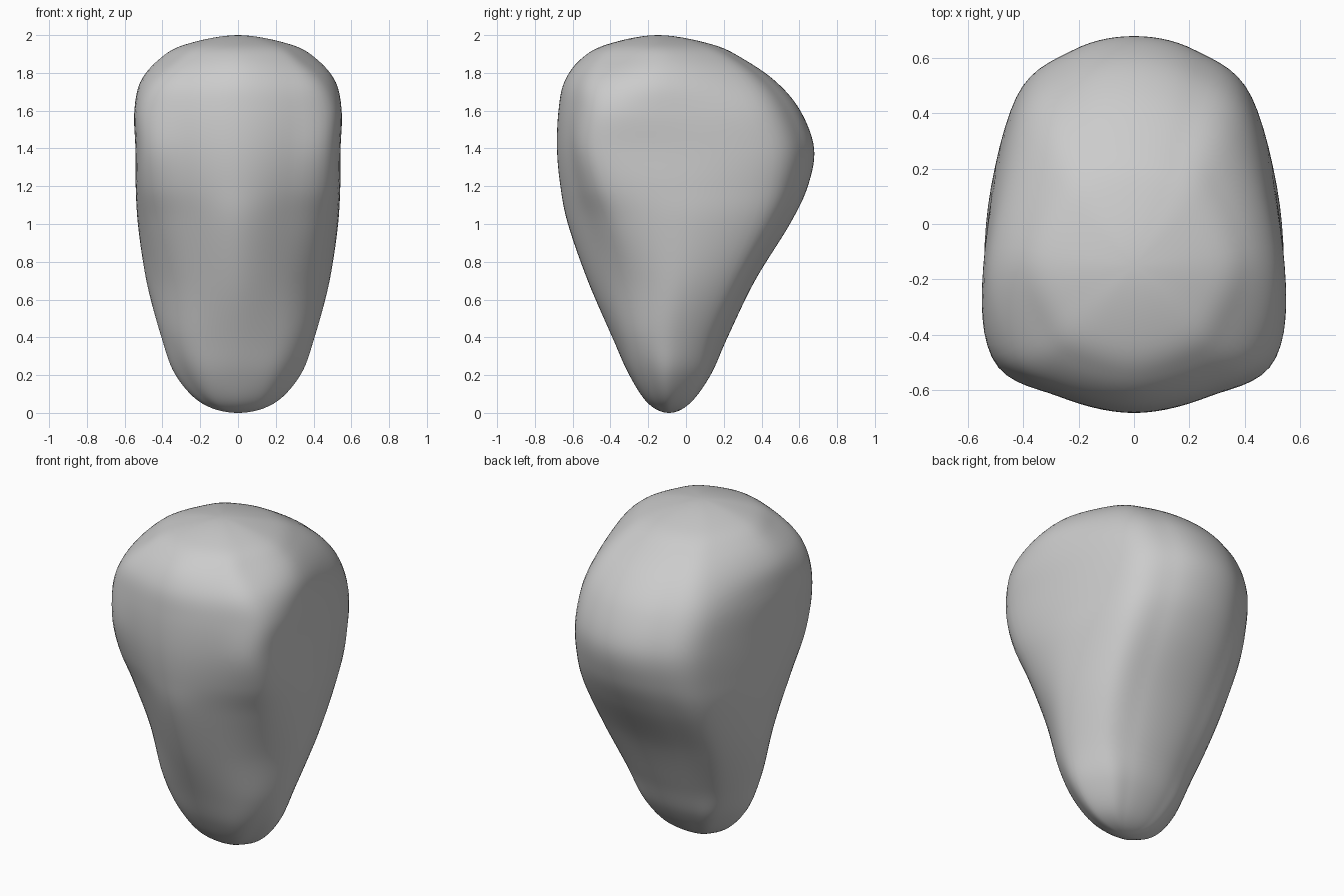
import bpy
import bmesh
from mathutils import Vector

if "Cube" in bpy.data.objects:
    bpy.data.objects.remove(bpy.data.objects["Cube"])

# Half sections: z, front y, cheek xy, front corner xy, side xy, back corner xy, back y
LEVELS = [
    (0.05, -0.20, 0.10, -0.185, 0.15, -0.15, 0.19, -0.09, 0.14, -0.01, 0.02),
    (0.20, -0.30, 0.17, -0.275, 0.27, -0.20, 0.33, -0.09, 0.24, 0.07, 0.13),
    (0.40, -0.39, 0.22, -0.34, 0.35, -0.235, 0.405, -0.08, 0.32, 0.12, 0.22),
    (0.70, -0.52, 0.24, -0.43, 0.415, -0.26, 0.485, -0.03, 0.39, 0.25, 0.365),
    (1.00, -0.625, 0.25, -0.53, 0.47, -0.35, 0.528, 0.0, 0.42, 0.39, 0.55),
    (1.20, -0.665, 0.26, -0.592, 0.50, -0.43, 0.535, 0.0, 0.425, 0.445, 0.645),
    (1.40, -0.683, 0.27, -0.622, 0.51, -0.48, 0.532, -0.02, 0.425, 0.455, 0.678),
    (1.60, -0.675, 0.27, -0.618, 0.51, -0.475, 0.54, -0.12, 0.42, 0.385, 0.605),
    (1.75, -0.645, 0.26, -0.585, 0.45, -0.46, 0.515, -0.14, 0.37, 0.305, 0.48),
    (1.87, -0.56, 0.23, -0.495, 0.34, -0.39, 0.42, -0.13, 0.29, 0.19, 0.31),
    (1.95, -0.42, 0.15, -0.385, 0.23, -0.30, 0.28, -0.14, 0.20, 0.05, 0.14),
]
STEPS = 7


def spline(a, b, c, d, t):
    return 0.5 * (2 * b + (c - a) * t + (2 * a - 5 * b + 4 * c - d) * t ** 2
                  + (3 * b - a - 3 * c + d) * t ** 3)


def section(level):
    """Mirror one half section and smooth it into a closed ring."""
    z, front, *mid, back = level
    half = [(mid[i], mid[i + 1]) for i in range(0, len(mid), 2)]
    bx, by = half[-1]
    half.append((bx * 0.52, back - 0.23 * (back - by)))
    pts = [(0, front)] + half + [(0, back)] + [(-x, y) for x, y in reversed(half)]
    pts = [Vector((x, y, z)) for x, y in pts]
    n = len(pts)
    return [spline(pts[i - 1], pts[i], pts[(i + 1) % n], pts[(i + 2) % n], k / STEPS)
            for i in range(n) for k in range(STEPS)]


def reflected(ring, pole):
    """Ring continued past a pole so the end is rounded."""
    return [Vector((2 * pole.x - p.x, 2 * pole.y - p.y, p.z)) for p in ring]


# Control rings, closed by a pole at each end
rings = [section(level) for level in LEVELS]
count = len(rings[0])
bottom, top = Vector((0, -0.09, 0)), Vector((0, -0.15, 2))
rings = ([reflected(rings[0], bottom), [bottom] * count] + rings
         + [[top] * count, reflected(rings[-1], top)])

# Loft between control rings
loft = []
for i in range(1, len(rings) - 2):
    for k in range(STEPS):
        loft.append([spline(*(rings[i + j][m] for j in (-1, 0, 1, 2)), k / STEPS)
                     for m in range(count)])
loft = loft[1:]

bm = bmesh.new()
rows = [[bm.verts.new(p) for p in ring] for ring in loft]
low, high = bm.verts.new(bottom), bm.verts.new(top)
for m in range(count):
    n = (m + 1) % count
    bm.faces.new((low, rows[0][n], rows[0][m]))
    bm.faces.new((high, rows[-1][m], rows[-1][n]))
    for a, b in zip(rows, rows[1:]):
        bm.faces.new((a[m], a[n], b[n], b[m]))
bmesh.ops.recalc_face_normals(bm, faces=bm.faces)
for face in bm.faces:
    face.smooth = True

# Single smooth body
mesh = bpy.data.meshes.new("tapered_body")
bm.to_mesh(mesh)
bm.free()
bpy.context.collection.objects.link(bpy.data.objects.new("tapered_body", mesh))
